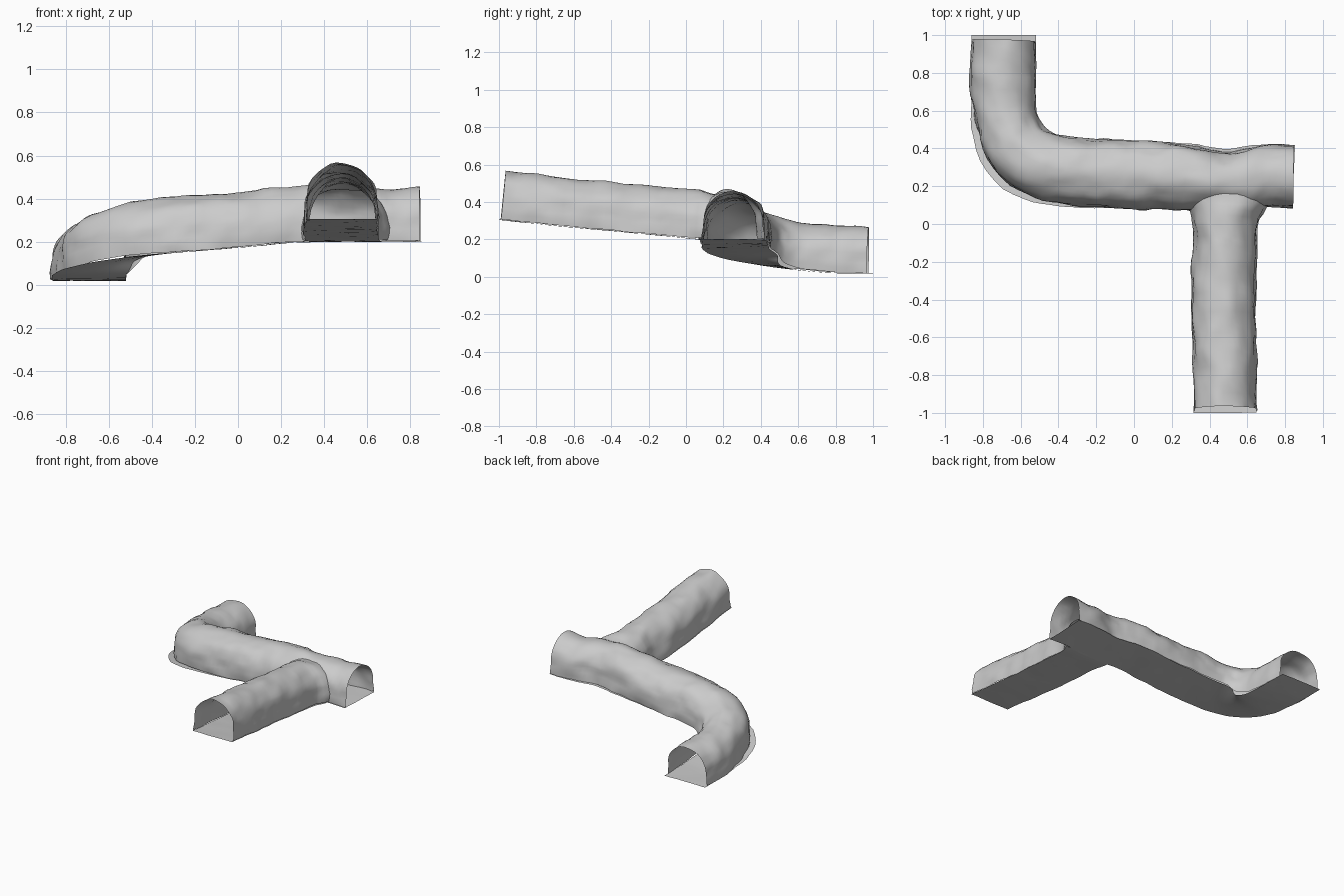
import bpy, bmesh, math
from mathutils import Vector, noise

if "Cube" in bpy.data.objects:
    bpy.data.objects.remove(bpy.data.objects["Cube"])

# Path stations: x, y, floor z, half width, height
MAIN = [(-.69, .97, .02, .163, .245), (-.695, .76, .027, .168, .25), (-.675, .55, .05, .157, .245),
        (-.61, .40, .088, .165, .25), (-.49, .315, .13, .172, .245), (-.3, .28, .15, .172, .26),
        (0, .262, .175, .176, .25), (.25, .25, .198, .168, .26), (.48, .225, .205, .15, .255),
        (.68, .25, .203, .158, .245), (.845, .25, .203, .163, .25)]
BRANCH = [(.49, .2, .208, .215, .228), (.49, .1, .209, .205, .243), (.485, .03, .213, .172, .254),
          (.485, -.08, .22, .159, .255), (.475, -.35, .243, .165, .257), (.48, -.7, .277, .163, .26),
          (.482, -.99, .306, .163, .26)]
FLOOR_MAIN = [(-.69, 1.0, .018, .17), (-.69, .75, .022, .17), (-.69, .53, .045, .17),
              (-.64, .385, .08, .175), (-.52, .305, .12, .185), (-.3, .27, .148, .18),
              (0, .262, .172, .178), (.25, .255, .195, .175), (.48, .23, .2, .165),
              (.68, .255, .2, .168), (.845, .25, .2, .168)]
FLOOR_BRANCH = [(.49, .1, .2, .2), (.485, .03, .204, .18), (.485, -.08, .215, .167),
                (.475, -.4, .245, .172), (.48, -.7, .273, .168), (.482, -1.0, .305, .166)]


def spline(pts, step=.035):
    """Catmull-Rom resampling of every value along the path."""
    ext = [tuple(2 * a - b for a, b in zip(pts[0], pts[1]))] + pts
    ext.append(tuple(2 * a - b for a, b in zip(pts[-1], pts[-2])))
    out = []
    for i in range(1, len(ext) - 2):
        n = max(1, round(math.dist(ext[i][:2], ext[i + 1][:2]) / step))
        for k in range(n):
            t = k / n
            out.append([.5 * (2 * b + (c - a) * t + (2 * a - 5 * b + 4 * c - d) * t * t
                              + (3 * b - a - 3 * c + d) * t ** 3)
                        for a, b, c, d in zip(*ext[i - 1:i + 3])])
    out.append(list(pts[-1]))
    return out


def arch(n=22):
    """Vertical feet with a half-round crown, as (width factor, height factor)."""
    pts = [(1.02, 0), (1.03, .12), (1.02, .24)]
    pts += [(math.cos(math.pi * k / n), .35 + .65 * math.sin(math.pi * k / n)) for k in range(n + 1)]
    return pts + [(-1.02, .24), (-1.03, .12), (-1.02, 0)]


def sweep(bm, stations, profile, rough, closed):
    rings = []
    for i, s in enumerate(stations):
        a, b = stations[max(i - 1, 0)], stations[min(i + 1, len(stations) - 1)]
        tan = (Vector(b[:3]) - Vector(a[:3])).normalized()
        side = tan.cross(Vector((0, 0, 1))).normalized()
        up = side.cross(tan)
        h = s[4] if len(s) > 4 else 0
        ring = []
        for u, v in profile:
            p = Vector(s[:3]) + side * u * s[3] + up * v * h
            d = noise.noise_vector(p * 8) * rough + noise.noise_vector(p * 19) * rough * .4
            d -= tan * d.dot(tan)
            d.z *= .35 if v < .1 else .8
            ring.append(bm.verts.new(p + d))
        rings.append(ring)
    m = len(profile)
    for r, q in zip(rings, rings[1:]):
        for j in range(m if closed else m - 1):
            k = (j + 1) % m
            bm.faces.new((r[j], r[k], q[k], q[j]))
    if closed:
        bm.faces.new(rings[0])
        bm.faces.new(rings[-1])
    bmesh.ops.recalc_face_normals(bm, faces=bm.faces)


def finish(name, bm):
    me = bpy.data.meshes.new(name)
    bm.to_mesh(me)
    bm.free()
    ob = bpy.data.objects.new(name, me)
    bpy.context.collection.objects.link(ob)
    return ob


# Tunnel walls: two solid arches joined into one
tubes = []
for name, path in (("tunnel_walls", MAIN), ("branch_tunnel", BRANCH)):
    bm = bmesh.new()
    sweep(bm, spline(path), arch(), .014, True)
    tubes.append(finish(name, bm))
walls, branch = tubes
mod = walls.modifiers.new("join", 'BOOLEAN')
mod.operation, mod.solver, mod.object = 'UNION', 'EXACT', branch
bpy.context.view_layer.objects.active = walls
bpy.ops.object.modifier_apply(modifier="join")
bpy.data.objects.remove(branch)

# Open the underside and the three mouths
bm = bmesh.new()
bm.from_mesh(walls.data)
bm.normal_update()
gone = []
for f in bm.faces:
    c, n = f.calc_center_median(), f.normal
    if (n.z < -.6 or (c.y > .95 and n.y > .8) or (c.y < -.95 and n.y < -.8)
            or (c.x > .82 and n.x > .8)):
        gone.append(f)
bmesh.ops.delete(bm, geom=gone, context='FACES')
bm.to_mesh(walls.data)
bm.free()

# Floor: main strip and branch strip
bm = bmesh.new()
flat = [(1 - k / 3, 0) for k in range(7)]
for path in (FLOOR_MAIN, FLOOR_BRANCH):
    sweep(bm, spline(path), flat, .008, False)
floor = finish("tunnel_floor", bm)

for ob in (walls, floor):
    bpy.ops.object.select_all(action='DESELECT')
    ob.select_set(True)
    bpy.context.view_layer.objects.active = ob
    bpy.ops.object.shade_smooth_by_angle(angle=math.radians(40))
